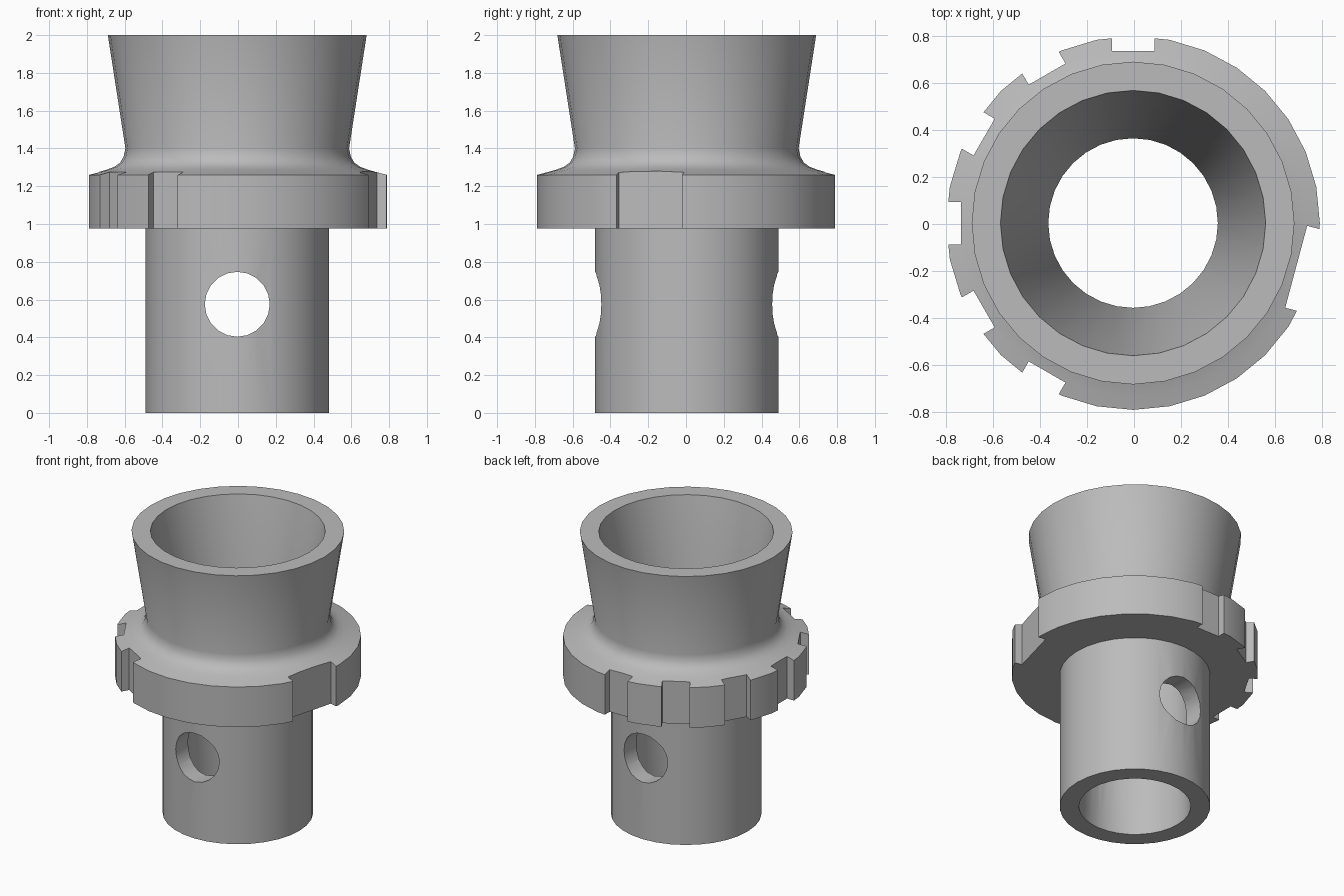
import bpy, bmesh
from math import radians, pi
from mathutils import Matrix, Vector

if "Cube" in bpy.data.objects:
    bpy.data.objects.remove(bpy.data.objects["Cube"], do_unlink=True)

AXIS = Vector((-0.004, 0.004, 0))
SEGMENTS = 32

grey = bpy.data.materials.new("Plain grey")
grey.use_nodes = True
COLOUR = (0.5, 0.5, 0.5, 1)
grey.diffuse_color = COLOUR
grey.node_tree.nodes["Principled BSDF"].inputs["Base Color"].default_value = COLOUR


def make_object(name, bm):
    bmesh.ops.recalc_face_normals(bm, faces=bm.faces)
    mesh = bpy.data.meshes.new(name)
    bm.to_mesh(mesh)
    bm.free()
    mesh.materials.append(grey)
    obj = bpy.data.objects.new(name, mesh)
    bpy.context.collection.objects.link(obj)
    return obj


def revolve(name, profile):
    """Turn a closed (radius, height) outline around the upright axis."""
    bm = bmesh.new()
    rings = []
    for i in range(SEGMENTS):
        turn = Matrix.Rotation(2 * pi * i / SEGMENTS, 3, 'Z')
        rings.append([bm.verts.new(AXIS + turn @ Vector((r, 0, z))) for r, z in profile])
    for a, b in zip(rings, rings[1:] + rings[:1]):
        for j in range(len(profile)):
            k = (j + 1) % len(profile)
            bm.faces.new((a[j], b[j], b[k], a[k]))
    return make_object(name, bm)


def notch_cutter(angle, width, floor):
    """Box whose inner face is the flat floor of a notch in the collar."""
    place = (Matrix.Translation(AXIS) @ Matrix.Rotation(radians(angle), 4, 'Z')
             @ Matrix.Translation((floor + 0.15, 0, 1.15))
             @ Matrix.Diagonal((0.3, width, 0.5, 1)))
    bm = bmesh.new()
    bmesh.ops.create_cube(bm, size=1, matrix=place)
    return make_object("notch_cutter", bm)


def pin_hole_cutter():
    bm = bmesh.new()
    place = (Matrix.Translation((AXIS.x, 0, 0.575)) @ Matrix.Rotation(pi / 2, 4, 'X')
             @ Matrix.Rotation(pi / 2, 4, 'Z'))
    bmesh.ops.create_cone(bm, cap_ends=True, segments=20, radius1=0.172,
                          radius2=0.172, depth=2, matrix=place)
    return make_object("pin_hole_cutter", bm)


# Tube, collar, fillet and funnel in one turned outline
body = revolve("flanged_funnel", [
    (0.36, 0), (0.485, 0), (0.485, 0.975),            # tube
    (0.793, 0.975), (0.793, 1.26),                    # collar
    (0.735, 1.275), (0.69, 1.288), (0.65, 1.303),     # fillet
    (0.62, 1.325), (0.602, 1.355), (0.592, 1.4),
    (0.685, 2), (0.563, 2), (0.36, 0.975),            # funnel and bore
])

# Six small notches, one wide flat and the cross hole
cutters = [notch_cutter(a, 0.18, 0.73) for a in range(90, 241, 30)]
cutters += [notch_cutter(-15, 0.36, 0.717), pin_hole_cutter()]

bpy.context.view_layer.objects.active = body
for cutter in cutters:
    cutter.hide_render = True
    cut = body.modifiers.new("cut", 'BOOLEAN')
    cut.operation = 'DIFFERENCE'
    cut.solver = 'EXACT'
    cut.object = cutter
    bpy.ops.object.modifier_apply(modifier=cut.name)
    bpy.data.objects.remove(cutter, do_unlink=True)

bpy.ops.object.select_all(action='DESELECT')
body.select_set(True)
bpy.ops.object.shade_smooth_by_angle(angle=radians(30))
